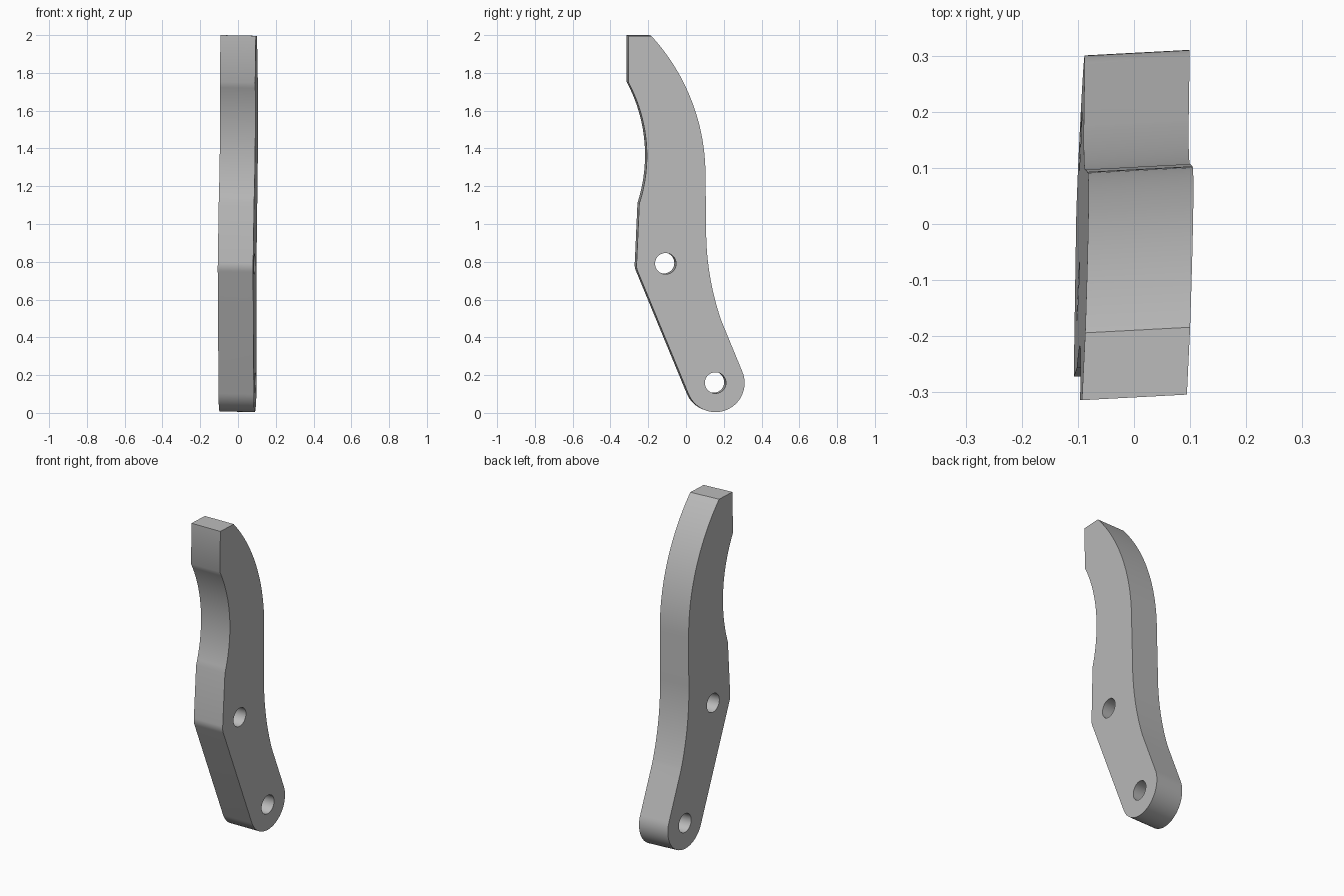
import bpy, bmesh, math
from mathutils import Vector, Matrix

if "Cube" in bpy.data.objects:
    bpy.data.objects.remove(bpy.data.objects["Cube"], do_unlink=True)

HALF = 0.0935


def arc(a, b, c, steps=20):
    """Points of the circular arc from a through b to c."""
    a, b, c = Vector(a), Vector(b), Vector(c)
    u, v = b - a, c - a
    d = 2 * u.cross(v)
    centre = a + Vector((v.y * u.dot(u) - u.y * v.dot(v),
                         u.x * v.dot(v) - v.x * u.dot(u))) / d
    ra, rc = a - centre, c - centre
    sweep = math.atan2(ra.cross(rc), ra.dot(rc))
    if sweep * d < 0:
        sweep += math.copysign(math.tau, d)
    return [centre + Matrix.Rotation(sweep * i / steps, 2) @ ra
            for i in range(steps + 1)]


def circle(y, z, r, steps=40):
    return [Vector((y + r * math.cos(math.tau * i / steps),
                    z + r * math.sin(math.tau * i / steps))) for i in range(steps)]


# Side profile (y, z): front edge downwards, rounded foot, back edge upwards
outline = [Vector((-0.307, 1.998))]
outline += arc((-0.307, 1.75), (-0.21, 1.37), (-0.25, 1.11))
outline += arc((-0.264, 0.80), (-0.264, 0.77), (-0.256, 0.745), 6)
outline += arc((0.0105, 0.101), (0.154, 0.006), (0.295, 0.221), 32)
outline += arc((0.184, 0.49), (0.125, 0.72), (0.104, 1.0))
outline += arc((0.1, 1.25), (0.043, 1.61), (-0.187, 1.998), 28)
holes = [circle(-0.111, 0.792, 0.056), circle(0.153, 0.161, 0.056)]

# Fill the profile around the two pin holes and extrude it
bm = bmesh.new()
edges = []
for loop in [outline] + holes:
    verts = [bm.verts.new((-HALF, p.x, p.y)) for p in loop]
    edges += [bm.edges.new((v, verts[i - 1])) for i, v in enumerate(verts)]
bmesh.ops.triangle_fill(bm, use_beauty=True, edges=edges, normal=(-1, 0, 0))
extruded = bmesh.ops.extrude_face_region(bm, geom=bm.faces[:])
bmesh.ops.translate(bm, vec=(2 * HALF, 0, 0),
                    verts=[g for g in extruded["geom"] if isinstance(g, bmesh.types.BMVert)])
# Slight skew of the whole bar
skew = Matrix(((1, 0.048, 0.0135, -0.0115),
               (0.053, 1, 0, -0.002),
               (-0.02, 0, 1, 0),
               (0, 0, 0, 1)))
bm.transform(skew)
bmesh.ops.recalc_face_normals(bm, faces=bm.faces[:])
mesh = bpy.data.meshes.new("lever_arm")
bm.to_mesh(mesh)
bm.free()

# Plain grey metal
grey = bpy.data.materials.new("plain_grey")
grey.use_nodes = True
colour = (0.5, 0.5, 0.5, 1)
grey.diffuse_color = colour
grey.node_tree.nodes["Principled BSDF"].inputs["Base Color"].default_value = colour
mesh.materials.append(grey)

lever = bpy.data.objects.new("lever_arm", mesh)
bpy.context.collection.objects.link(lever)
bpy.ops.object.select_all(action="DESELECT")
lever.select_set(True)
bpy.context.view_layer.objects.active = lever
bpy.ops.object.shade_smooth_by_angle(angle=math.radians(30))
